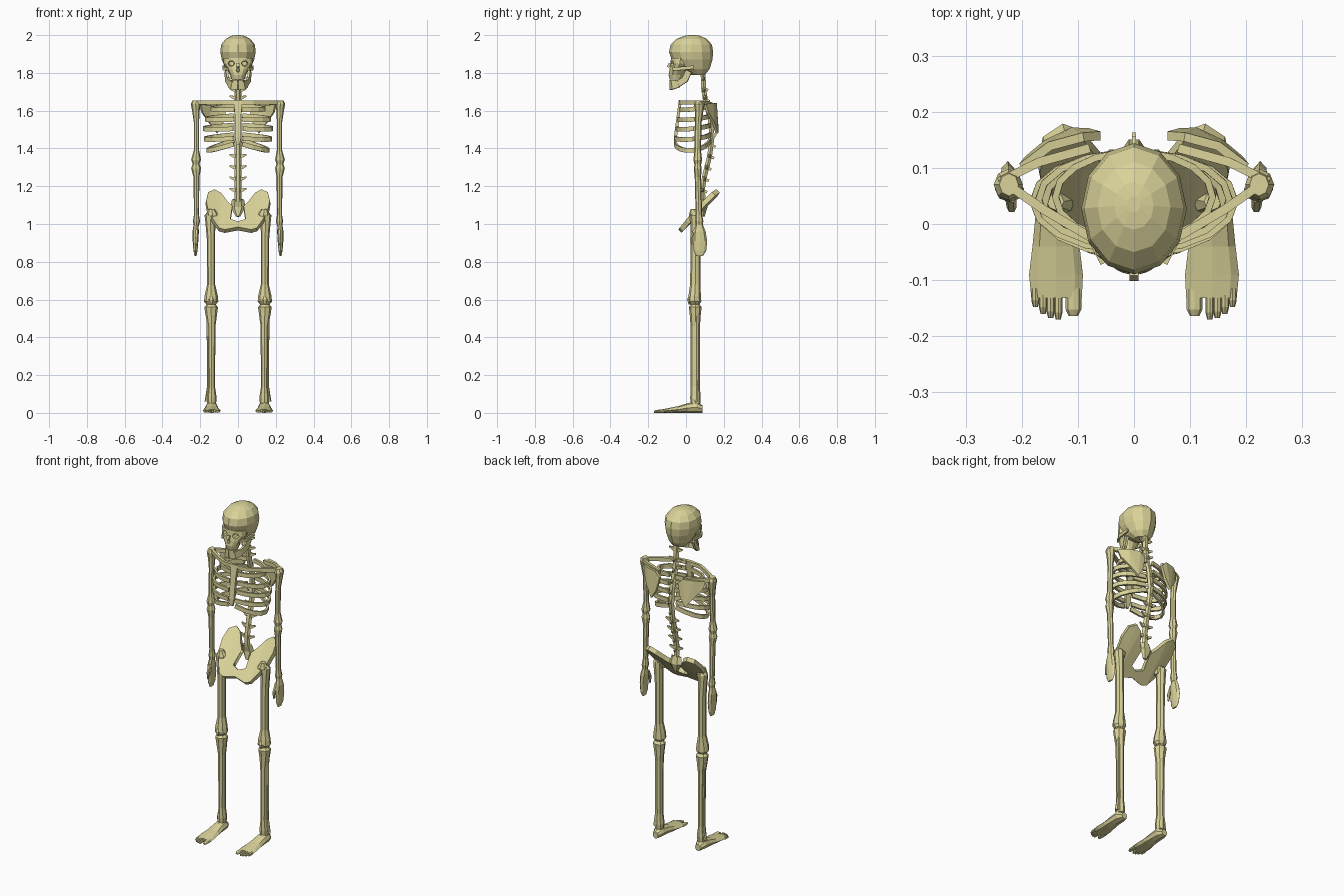
import bpy
import bmesh
from math import sin, cos, pi, radians, sqrt
from mathutils import Vector

UNIT = 0.01  # all part sizes below are in hundredths

default_cube = bpy.data.objects.get("Cube")
if default_cube:
    bpy.data.objects.remove(default_cube, do_unlink=True)

# One bone colour for the whole skeleton
bone = bpy.data.materials.new("pale_bone")
bone.use_nodes = True
bone_colour = (0.70, 0.65, 0.32, 1)
bone.diffuse_color = bone_colour
shader = next(n for n in bone.node_tree.nodes if n.type == "BSDF_PRINCIPLED")
shader.inputs["Base Color"].default_value = bone_colour
shader.inputs["Roughness"].default_value = 0.8


def finish(name, mesh_builder, mirror):
    """Turn a bmesh into a flat shaded object, optionally mirrored over x."""
    bmesh.ops.recalc_face_normals(mesh_builder, faces=mesh_builder.faces[:])
    mesh = bpy.data.meshes.new(name)
    mesh_builder.to_mesh(mesh)
    mesh_builder.free()
    mesh.materials.append(bone)
    part = bpy.data.objects.new(name, mesh)
    bpy.context.scene.collection.objects.link(part)
    if mirror:
        modifier = part.modifiers.new("mirror", "MIRROR")
        modifier.use_mirror_merge = False
    return part


def sweep(name, rings, sides=8, up=(0, 1, 0), axis=None, mirror=True):
    """Loft rings (x, y, z, half width, half depth) into a closed bone."""
    builder = bmesh.new()
    up = Vector(up)
    centres = [Vector(ring[:3]) for ring in rings]
    phase, grow = (pi / 4, sqrt(2)) if sides == 4 else (0, 1)
    loops = []
    for i, (x, y, z, wide, deep) in enumerate(rings):
        ahead = centres[min(i + 1, len(rings) - 1)]
        behind = centres[max(i - 1, 0)]
        along = Vector(axis) if axis else (ahead - behind).normalized()
        side = along.cross(up).normalized()
        over = side.cross(along).normalized()
        loop = []
        for k in range(sides):
            turn = phase + 2 * pi * k / sides
            offset = side * (wide * grow * cos(turn)) + over * (deep * grow * sin(turn))
            loop.append(builder.verts.new((centres[i] + offset) * UNIT))
        loops.append(loop)
    for low, high in zip(loops, loops[1:]):
        for k in range(sides):
            n = (k + 1) % sides
            builder.faces.new((low[k], low[n], high[n], high[k]))
    builder.faces.new(loops[0])
    builder.faces.new(loops[-1])
    return finish(name, builder, mirror)


def limb(name, rings, sides=8):
    return sweep(name, rings, sides, axis=(0, 0, 1))


def bar(name, points, thick, tall, mirror=True):
    """Flat rectangular bone along a path."""
    return sweep(name, [(*p, thick, tall) for p in points], 4, (0, 0, 1), mirror=mirror)


def plate(name, outline, depth_rule, thickness):
    """Curved bone sheet from an x, z outline, with y given by a rule."""
    builder = bmesh.new()
    builder.faces.new([builder.verts.new((x, 0, z)) for x, z in outline])
    bmesh.ops.triangulate(builder, faces=builder.faces[:])
    for vert in builder.verts:
        vert.co.y = depth_rule(vert.co.x, vert.co.z)
        vert.co *= UNIT
    part = finish(name, builder, True)
    solid = part.modifiers.new("thickness", "SOLIDIFY")
    solid.thickness = thickness * UNIT
    solid.offset = 0
    return part


# Skull: each level is height, half width, front y, back y
def skull_part(name, levels):
    rings = [(0, (f + b) / 2, z, w, (b - f) / 2) for z, w, f, b in levels]
    return sweep(name, rings, 12, axis=(0, 0, 1), mirror=False)


cranium = skull_part("cranium", [
    (179, 4, 3, 10), (182, 6.5, -3, 12.5), (187, 8.6, -7.5, 14), (191, 9.4, -9, 14.4),
    (195, 8.9, -8.2, 13.7), (198, 6.5, -5, 11), (199.6, 3.5, -1, 7.5), (200, 1.2, 2, 5)])
face = skull_part("upper_jaw", [
    (176.5, 3.4, -8.6, -2), (179, 4.2, -9.2, -1), (182, 6, -8.8, 0),
    (185, 7.6, -8.2, 2), (188, 7.6, -8, 2)])

# Eye and nose openings
cutters = [
    sweep("eye_cutter", [(3.9, -12, 185, 2.5, 2.1), (3.4, -4, 185, 1.4, 1.2)], 6, (0, 0, 1)),
    sweep("nose_cutter", [(0, -12, 181.3, 1.3, 1.7), (0, -6, 181.6, 0.6, 0.8)], 6,
          (0, 0, 1), mirror=False)]
for cutter in cutters:
    cutter.hide_render = True
    cutter.hide_viewport = True
    cutter.display_type = "WIRE"
    for target in (cranium, face):
        cut = target.modifiers.new("opening", "BOOLEAN")
        cut.operation = "DIFFERENCE"
        cut.solver = "EXACT"
        cut.object = cutter

bar("nose_bridge", [(0, -8.6, 185), (0, -9.6, 183)], 0.8, 0.6, mirror=False)
bar("cheekbones", [(5.5, -7, 182), (7.6, -3, 182.3), (7.8, 4, 183)], 0.5, 0.9)
bar("jaw_sides", [(6.3, 1.5, 181), (5.8, -0.5, 176.5), (4.2, -4.5, 174)], 0.6, 1.7)
bar("jaw_front", [(4.4, -4, 174.3), (3, -7, 173.3), (0, -8, 173)], 0.7, 2)
bar("lower_teeth", [(3.2, -5, 175.5), (2.2, -7.6, 175.5), (0, -8.3, 175.5)], 0.5, 0.8)

# Spine as a curved column with wings on the vertebrae
spine_path = [(9, 181), (9.3, 172), (10.5, 164), (12.8, 156), (13.8, 146),
              (12.5, 136), (10, 126), (8.8, 119), (9, 112)]
sweep("spine", [(0, y, z, 1.8, 1.5) for y, z in spine_path], 6, mirror=False)
sweep("sacrum", [(0, 9, 113, 3.2, 1.6), (0, 10, 109, 4, 1.6), (0, 9, 104, 1.2, 1)],
      6, mirror=False)


def spine_y(z):
    for (y1, z1), (y2, z2) in zip(spine_path, spine_path[1:]):
        if z2 <= z <= z1:
            return y1 + (y2 - y1) * (z1 - z) / (z1 - z2)
    return spine_path[-1][0]


for z in [177, 171, 167] + list(range(118, 142, 6)):
    y = spine_y(z)
    sweep("vertebra_wings", [(0, y, z, 0.9, 1.5), (2.4, y, z, 0.6, 0.8),
                             (4.4, y + 0.5, z + 0.8, 0.3, 0.4)], 4, (0, 0, 1))
for z in range(118, 178, 6):
    y = spine_y(z)
    bar("vertebra_spur", [(0, y, z), (0, y + 2.4, z - 1.2)], 0.4, 0.7, mirror=False)

# Ribs: front height, half width, front y, side droop
for z, wide, front, droop in [(160.5, 14, -3, 0.5), (155.5, 17, -4, 1), (150.5, 18, -4.8, 1),
                              (145.5, 17.5, -5.5, 1.5), (143, 16, -5.8, 5)]:
    back = 12.8
    path = []
    for step in range(9):
        turn = radians(8 + step * 20.5)
        path.append((wide * sin(turn), (front + back) / 2 + (back - front) / 2 * cos(turn),
                     z - droop * sin(turn) + 1 + cos(turn)))
    bar("ribs", path, 0.6, 1.2)
sweep("breastbone", [(0, -3, 165.5, 2.4, 0.8), (0, -4, 158, 1.7, 0.8),
                     (0, -5.6, 146, 1.7, 0.8), (0, -5.8, 142, 0.8, 0.6)], 4, mirror=False)

# Shoulder girdle
bar("collarbones", [(22.5, 7, 164.4), (16, 2.5, 164.4), (8, -2.2, 164.4), (1.5, -3, 164.4)],
    0.8, 1.1)
bar("shoulder_blade_ridges", [(24, 7.5, 164), (17, 11, 164), (8, 13.5, 163)], 0.8, 1.1)
plate("shoulder_blades",
      [(6, 161), (9, 164), (15, 164), (20, 163.5), (19, 159), (15.5, 154), (11, 148), (8, 153)],
      lambda x, z: 15.5 - 0.045 * max(0, x - 9) ** 2 + (164 - z) * 0.07, 1.6)

# Arms
limb("upper_arms", [
    (22.3, 7, 165.5, 1.7, 2), (22.4, 7, 163.5, 2.6, 2.8), (22.3, 7, 160, 2, 2.2),
    (22, 6.5, 154, 1.4, 1.8), (22, 6.2, 139, 1.4, 1.7), (22.2, 6.2, 134, 2.6, 2.3),
    (22.2, 6.2, 131.5, 1.6, 1.8)])
limb("forearms", [
    (22.2, 6.2, 132, 1.8, 1.6), (22.2, 6.2, 129.5, 2.6, 2.1), (22, 6.3, 125, 1.6, 1.7),
    (22, 6.8, 105, 1.3, 1.7), (22, 7, 101.5, 1.9, 2.2), (22, 7, 99, 1.3, 1.8)])
limb("hands", [
    (22.2, 7, 100, 1.2, 1.8), (22.4, 7.2, 96, 1.7, 3.2), (22.5, 7.4, 91, 1.5, 3.8),
    (22.5, 7.4, 86, 1.1, 3.4), (22.5, 7.2, 83, 0.5, 1.8)])
limb("thumbs", [(22, 4.8, 97, 1, 1), (21.8, 3, 93, 0.9, 1), (21.8, 2.8, 89, 0.5, 0.6)], 6)

# Pelvis: a slanted basin with a notch closed by the sacrum
plate("pelvis",
      [(0, 97.5), (7, 96.2), (10, 97), (13, 101), (16, 106), (17, 111.5), (16, 116),
       (12.5, 117.5), (9, 115.5), (5.5, 111), (3, 108.5), (5, 104.5), (4, 101.8), (0, 100.5)],
      lambda x, z: (z - 97.5) * 0.98 - 2 - 0.25 * max(0, x - 10), 2.6)
limb("hip_sockets", [(14, 4, 108, 1.5, 1.5), (13.5, 4.5, 105, 3.2, 3), (13, 4, 101, 1.8, 2)])

# Legs
limb("thigh_bones", [
    (14.8, 5, 106.5, 1.5, 1.6), (14.7, 5, 104.5, 3, 2.8), (14.6, 5, 100, 2.6, 2.7),
    (14.3, 5, 92, 2.2, 2.6), (14.2, 4.9, 68, 2.1, 2.7), (14.2, 4.6, 62, 3.5, 3.3),
    (14.2, 4.6, 59, 3.8, 3.5), (14.2, 4.8, 57.5, 2.6, 2.4)])
limb("kneecaps", [(14.2, 1.8, 62, 0.8, 0.6), (14.2, 1.5, 60, 1.8, 1), (14.2, 1.8, 57.5, 0.8, 0.6)], 6)
limb("shin_bones", [
    (14.2, 4.9, 58, 1.8, 1.8), (14.2, 4.9, 56, 3.6, 3.4), (14.2, 4.9, 53, 3.2, 3),
    (14, 4.9, 46, 2.1, 2.5), (13.9, 4.9, 14, 1.7, 2.4), (13.9, 5, 8, 2.6, 2.8),
    (14, 5, 5, 2.4, 2.6)])
limb("outer_shin_bones", [
    (16.3, 5.6, 54, 0.9, 1), (15.9, 5.6, 48, 0.7, 0.8), (15.7, 5.6, 14, 0.7, 0.8),
    (16.6, 5.4, 6, 1.1, 1.2)], 6)

# Feet with toes
sweep("feet", [
    (14, 8.8, 2, 1.8, 2), (14, 5.5, 3, 3.4, 3), (14, 1, 2.6, 3.6, 2.6),
    (13.9, -4, 1.8, 4.2, 1.8), (13.9, -9, 1.3, 4.8, 1.3), (13.8, -13.2, 0.9, 4.5, 0.9)],
      8, (0, 0, 1), axis=(0, -1, 0))


def toe(name, x, tip, wide):
    sweep(name, [(x, -11.5, 0.9, wide, 0.9), (x, tip + 1.2, 0.8, wide, 0.8),
                 (x, tip, 0.5, wide * 0.6, 0.5)], 8, (0, 0, 1), axis=(0, -1, 0))


toe("big_toes", 10.8, -16.4, 1.4)
for i in range(4):
    toe("small_toes", 13.5 + i * 1.35, -17 + 0.25 * i * i, 0.75)
